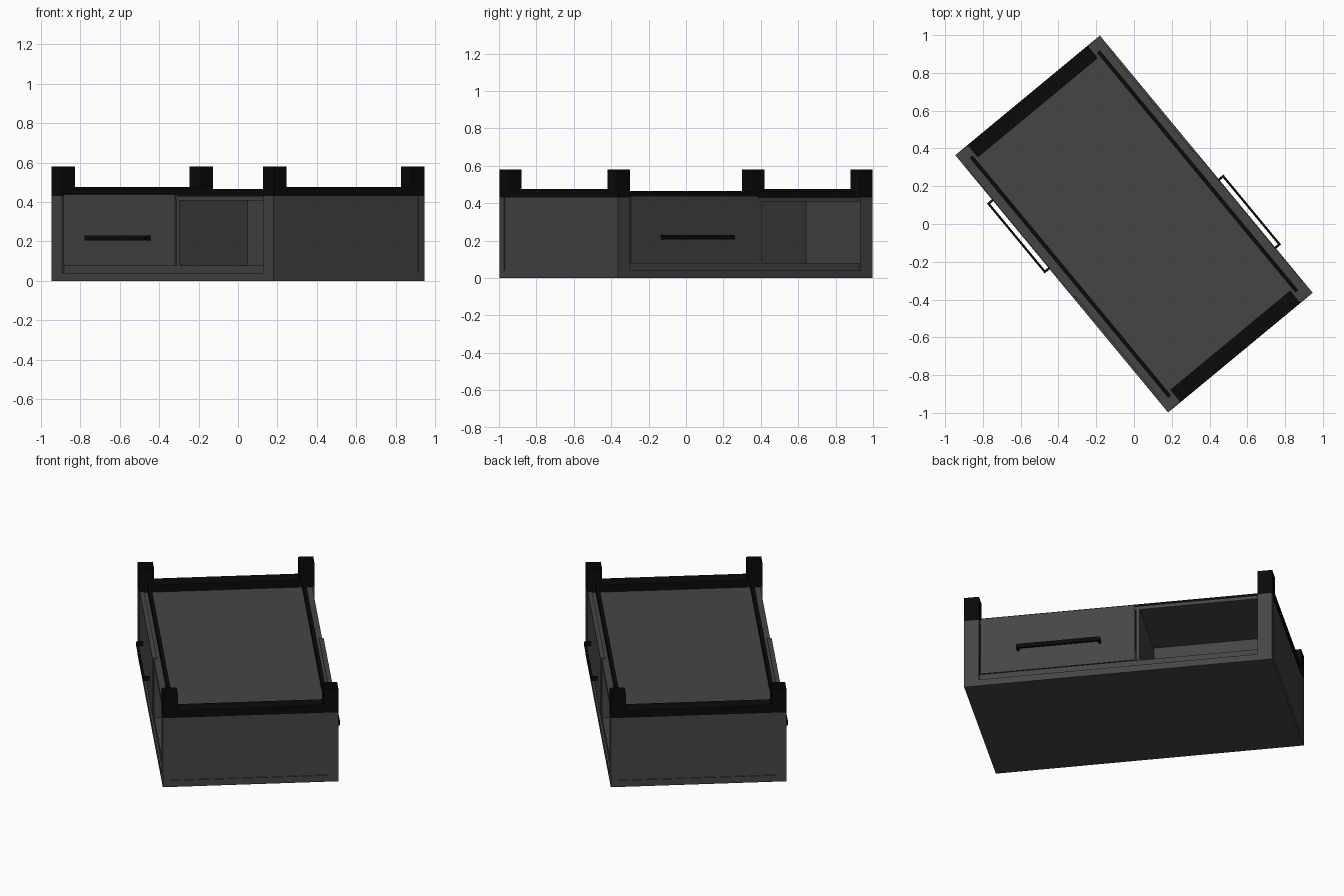
import bpy, bmesh
from math import radians, pi
from mathutils import Matrix

if "Cube" in bpy.data.objects:
    bpy.data.objects.remove(bpy.data.objects["Cube"])

A, B = 0.884, 0.497          # half length, half width
ANGLE = radians(-50.4)       # the whole piece is turned on the floor
POST = 0.085


def material(name, v):
    m = bpy.data.materials.new(name)
    m.diffuse_color = (v, v, v, 1)
    m.use_nodes = True
    m.node_tree.nodes["Principled BSDF"].inputs["Base Color"].default_value = m.diffuse_color
    return m


GREY = material("dark_grey", 0.06)
BLACK = material("black", 0.003)


def box(name, u, v, z, mat=GREY, pair=True, open_ends=False):
    """Box in the turned frame; pair adds its half-turn copy on the other side."""
    bm = bmesh.new()
    bmesh.ops.create_cube(bm, size=1)
    size = Matrix.Diagonal((u[1] - u[0], v[1] - v[0], z[1] - z[0], 1))
    mid = Matrix.Translation(((u[0] + u[1]) / 2, (v[0] + v[1]) / 2, (z[0] + z[1]) / 2))
    bm.transform(mid @ size)
    if open_ends:
        caps = [f for f in bm.faces if abs(f.normal.z) > 0.9]
        bmesh.ops.delete(bm, geom=caps, context='FACES_ONLY')
    me = bpy.data.meshes.new(name)
    bm.to_mesh(me)
    bm.free()
    me.materials.append(mat)
    for i in range(2 if pair else 1):
        ob = bpy.data.objects.new(name + ("_opposite" if i else ""), me)
        ob.rotation_euler.z = ANGLE + pi * i
        bpy.context.collection.objects.link(ob)


# Carcass: base, floor, table top, centre partition
box("base", (-A, A), (-B, B), (0, 0.04), pair=False)
box("floor", (-A + 0.02, A - 0.02), (-B + 0.012, B - 0.012), (0.04, 0.078), pair=False)
box("top_panel", (-A + 0.02, A - 0.02), (-B + 0.012, B - 0.012), (0.408, 0.43), pair=False)
box("centre_partition", (-A + 0.03, A - 0.03), (-0.04, 0.04), (0.078, 0.408), pair=False)

# Corner posts with hollow black extensions
for end, u in (("left", (-A, -A + POST)), ("right", (A - POST, A))):
    box(end + "_post", u, (-B, -B + 0.04), (0.04, 0.43))
    box(end + "_post_top", u, (-B, -B + POST), (0.43, 0.58), BLACK, open_ends=True)

# End panels and raised rails
box("end_panel", (A - 0.03, A - 0.005), (-B + 0.035, B - 0.035), (0.04, 0.43))
box("end_rail", (A - POST, A), (-B + POST, B - POST), (0.43, 0.475), BLACK)
box("side_rail", (-A + 0.06, A - 0.06), (-B + 0.05, -B + 0.07), (0.43, 0.465), BLACK)

# Drawer front, divider and open niche side wall
box("drawer_front", (-0.79, 0.095), (-B + 0.004, -B + 0.03), (0.078, 0.437))
box("divider", (0.1, 0.122), (-B + 0.01, -0.04), (0.078, 0.408))
box("niche_side", (A - POST, A - 0.03), (-B + 0.04, -0.04), (0.078, 0.408))

# Handle: bar with two standoffs
box("handle_bar", (-0.58, -0.1), (-B - 0.034, -B - 0.022), (0.205, 0.23), BLACK)
for end, u in (("left", -0.58), ("right", -0.112)):
    box(end + "_handle_foot", (u, u + 0.012), (-B - 0.022, -B + 0.004), (0.205, 0.23), BLACK)
